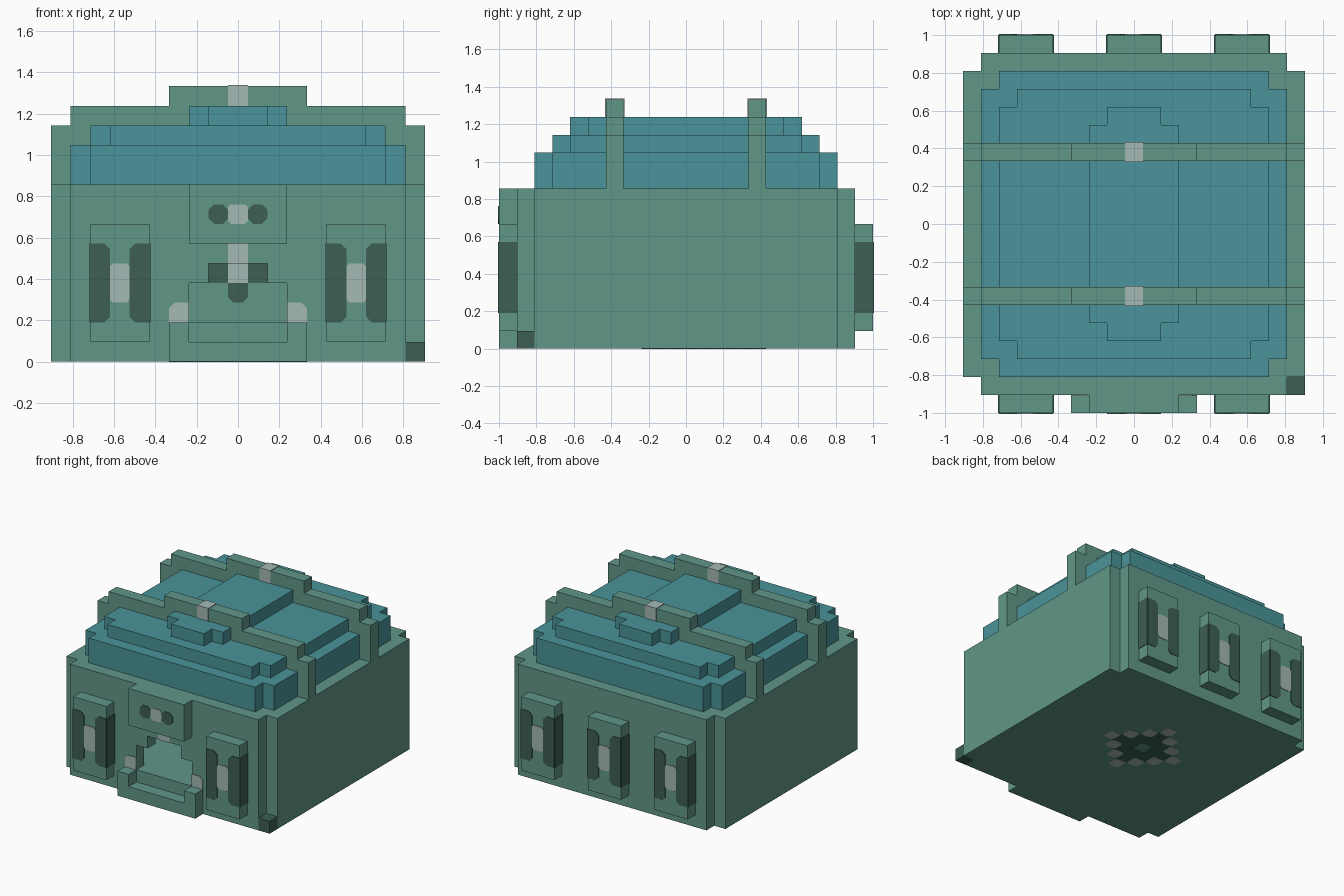
import bpy, bmesh

U = 2 / 21          # one block
T = 0.05            # plate thickness in blocks

if "Cube" in bpy.data.objects:
    bpy.data.objects.remove(bpy.data.objects["Cube"])


def material(name, rgb):
    m = bpy.data.materials.new(name)
    m.use_nodes = True
    m.diffuse_color = (*rgb, 1)
    m.node_tree.nodes["Principled BSDF"].inputs["Base Color"].default_value = (*rgb, 1)
    return m


GREEN = material("sea green stone", (0.119, 0.309, 0.25))
TEAL = material("teal roof", (0.068, 0.296, 0.319))
DARK = material("dark green", (0.045, 0.114, 0.087))
LIGHT = material("pale grey", (0.376, 0.485, 0.456))


def prism(name, outline, axis, lo, hi, mat):
    """Extrude a 2D outline (in blocks) along an axis."""
    place = {"x": lambda a, b, t: (t, a, b),
             "y": lambda a, b, t: (a, t, b),
             "z": lambda a, b, t: (a, b, t)}[axis]
    bm = bmesh.new()
    base = bm.faces.new([bm.verts.new(place(a, b, lo)) for a, b in outline])
    new = bmesh.ops.extrude_face_region(bm, geom=[base])["geom"]
    shift = place(0, 0, hi - lo)
    bmesh.ops.translate(bm, vec=shift, verts=[v for v in new if isinstance(v, bmesh.types.BMVert)])
    bmesh.ops.recalc_face_normals(bm, faces=bm.faces)
    bmesh.ops.scale(bm, vec=(U, U, U), verts=bm.verts)
    mesh = bpy.data.meshes.new(name)
    bm.to_mesh(mesh)
    bm.free()
    mesh.materials.append(mat)
    obj = bpy.data.objects.new(name, mesh)
    bpy.context.collection.objects.link(obj)
    return obj


def rect(a0, a1, b0, b1, cut=0, corners="abcd"):
    """Rectangle with chosen corners bevelled: a, b along the bottom, c, d along the top."""
    pts = []
    for key, x, y, sx, sy in (("a", a0, b0, 1, 1), ("b", a1, b0, -1, 1),
                              ("c", a1, b1, -1, -1), ("d", a0, b1, 1, -1)):
        if cut and key in corners:
            pair = [(x, y + sy * cut), (x + sx * cut, y)]
            pts += pair if key in "ac" else pair[::-1]
        else:
            pts.append((x, y))
    return pts


def box(name, x0, x1, y0, y1, z0, z1, mat):
    return prism(name, rect(x0, x1, y0, y1), "z", z0, z1, mat)


def cross(x, y):
    """Rectangle with one block missing at each corner."""
    q = [(x, y - 1), (x - 1, y - 1), (x - 1, y)]
    left = [(-a, b) for a, b in q[::-1]]
    return q + left + [(-a, -b) for a, b in q] + [(-a, -b) for a, b in left]


def mirrored(half):
    """Close a half outline across x = 0."""
    return half + [(-a, b) for a, b in half[::-1]]


def face_plate(name, outline, y, side, mat):
    return prism(name, outline, "y", min(y, y + side * T), max(y, y + side * T), mat)


# Hollow body with a stepped doorway
body = prism("body", cross(9.5, 9.5), "z", 0, 9, GREEN)
door = mirrored([(2.5, 2), (2.5, 4), (1.5, 4), (1.5, 5)])
cutters = [box("room_cutter", -7.5, 7.5, -8.5, 8.5, 2, 8.5, GREEN),
           prism("door_cutter", door, "y", -10, -8, GREEN)]
bpy.context.view_layer.objects.active = body
for c in cutters:
    c.hide_render = True
    mod = body.modifiers.new("cut", "BOOLEAN")
    mod.operation = "DIFFERENCE"
    mod.solver = "EXACT"
    mod.object = c
    bpy.ops.object.modifier_apply(modifier=mod.name)
    bpy.data.objects.remove(c)
box("corner_block", 8.5, 9.5, -9.5, -8.5, 0, 1, DARK)

# Stepped roof
for name, x, y, z0, z1 in (("roof_lower", 8.5, 8.5, 9, 11),
                           ("roof_middle", 7.5, 7.5, 11, 12),
                           ("roof_top", 2.5, 6.5, 12, 13)):
    prism(name, cross(x, y), "z", z0, z1, TEAL)

# Roof ribs with a pale crown stone
rib = mirrored([(9.5, 9), (9.5, 12), (8.5, 12), (8.5, 13), (3.5, 13), (3.5, 14)])
for name, y in (("front", -4), ("back", 4)):
    prism(name + "_rib", rib, "y", y - 0.5, y + 0.5, GREEN)
    box(name + "_rib_crown", -0.5, 0.5, y - 0.5 - T, y + 0.5 + T, 13, 14 + T, LIGHT)


def pillar(name, x, side):
    """Wall pillar with painted window strips."""
    y0, y1 = sorted((side * 9.5, side * 10.5))
    box(name, x - 1.5, x + 1.5, y0, y1, 1, 7, GREEN)
    front = side * 10.5
    face_plate(name + "_pale_strip", rect(x - 0.5, x + 0.5, 3, 5, 0.15), front, side, LIGHT)
    for s, corners in ((-1, "bc"), (1, "ad")):
        a, b = sorted((x + s * 0.5, x + s * 1.5))
        face_plate(name + "_dark_strip", rect(a, b, 2, 6, 0.28, corners), front, side, DARK)
        e = x + s * 1.5
        prism(name + "_dark_side", rect(y0, y1, 2, 6), "x", min(e, e + s * T), max(e, e + s * T), DARK)


for x in (-6, 6):
    pillar("front_pillar", x, -1)
for x in (-6, 0, 6):
    pillar("back_pillar", x, 1)

# Plaque above the door
box("door_plaque", -2.5, 2.5, -10.5, -9.5, 6, 9, GREEN)
face_plate("plaque_centre", rect(-0.5, 0.5, 7, 8, 0.15), -10.5, -1, LIGHT)
for s, corners in ((-1, "abcd"), (1, "abcd")):
    a, b = sorted((s * 0.5, s * 1.5))
    face_plate("plaque_spot", rect(a, b, 7, 8, 0.28, corners), -10.5, -1, DARK)

# Doorstep with raised ends, and pale stones beside the door
prism("doorstep", mirrored([(3.5, 0), (3.5, 2), (2.5, 2), (2.5, 1)]), "y", -10.5, -9.5, GREEN)
face_plate("door_stone", rect(2.5, 3.5, 2, 3, 0.28, "c"), -9.5, -1, LIGHT)
face_plate("door_stone", rect(-3.5, -2.5, 2, 3, 0.28, "d"), -9.5, -1, LIGHT)
face_plate("door_keystone", rect(-0.5, 0.5, 5, 6), -9.5, -1, LIGHT)

# Emblem on the inner back wall
face_plate("inner_pale_panel", rect(-0.5, 0.5, 4, 5), 8.5, -1, LIGHT)
face_plate("inner_dark_panel", rect(-0.5, 0.5, 3, 4, 0.28, "ab"), 8.5, -1, DARK)
for x in (-1, 1):
    face_plate("inner_dark_panel", rect(x - 0.5, x + 0.5, 4, 5), 8.5, -1, DARK)

# Diamond mosaic under the floor
for i in range(-3, 4):
    for j in range(-3, 4):
        ring = abs(i) + abs(j)
        if 1 <= ring <= 3:
            pale = ring == 3
            tile = rect(i - 0.5, i + 0.5, j + 0.5, j + 1.5, 0.2 if pale else 0)
            prism("floor_tile", tile, "z", -0.01, 0.04, LIGHT if pale else DARK)
